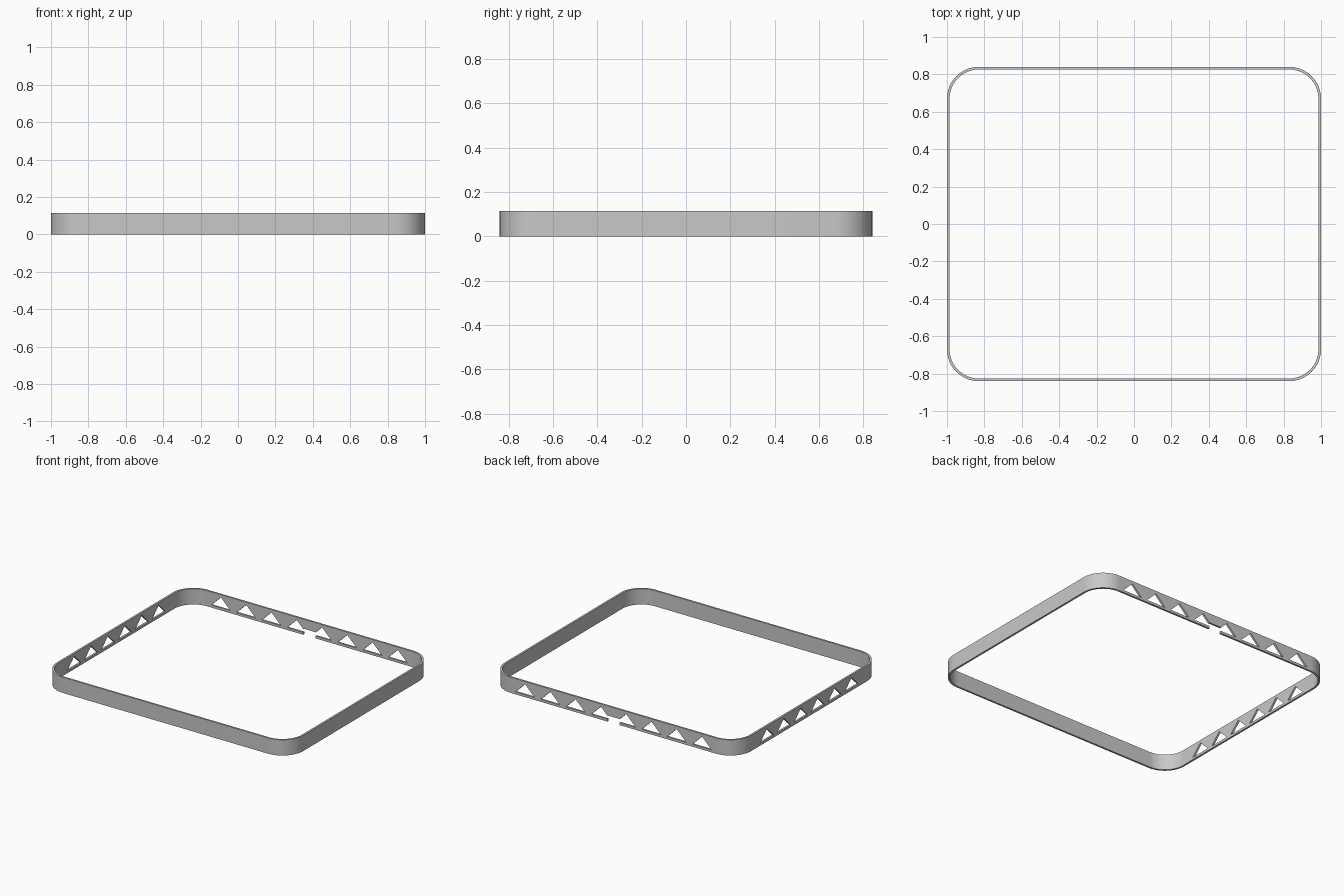
import bpy, bmesh, math

if "Cube" in bpy.data.objects:
    bpy.data.objects.remove(bpy.data.objects["Cube"])

HALF_X, HALF_Y, HEIGHT = 1.0, 0.84, 0.115
THICK, RADIUS, SEGS = 0.014, 0.17, 16

grey = bpy.data.materials.new("plain grey")
grey.diffuse_color = (0.58, 0.58, 0.58, 1)
grey.use_nodes = True
grey.node_tree.nodes["Principled BSDF"].inputs["Base Color"].default_value = grey.diffuse_color


def rounded_outline(inset):
    """Corner-rounded rectangle, counter-clockwise."""
    r = RADIUS - inset
    pts = []
    for i, (sx, sy) in enumerate([(1, 1), (-1, 1), (-1, -1), (1, -1)]):
        cx, cy = sx * (HALF_X - RADIUS), sy * (HALF_Y - RADIUS)
        for k in range(SEGS + 1):
            a = math.pi / 2 * (i + k / SEGS)
            pts.append((cx + r * math.cos(a), cy + r * math.sin(a)))
    return pts


def add_prism(bm, profile, to_world):
    """Closed prism through the wall; profile is (along wall, z)."""
    caps = [[bm.verts.new(to_world(u, d, z)) for u, z in profile] for d in (-0.05, 0.05)]
    bm.faces.new(caps[0])
    bm.faces.new(caps[1][::-1])
    n = len(profile)
    for i in range(n):
        j = (i + 1) % n
        bm.faces.new((caps[0][j], caps[0][i], caps[1][i], caps[1][j]))


def make_object(name, bm):
    bmesh.ops.recalc_face_normals(bm, faces=bm.faces)
    mesh = bpy.data.meshes.new(name)
    bm.to_mesh(mesh)
    bm.free()
    mesh.materials.append(grey)
    obj = bpy.data.objects.new(name, mesh)
    bpy.context.collection.objects.link(obj)
    return obj


# Thin rounded wall
bm = bmesh.new()
outer, inner = rounded_outline(0), rounded_outline(THICK)
loops = [[bm.verts.new((x, y, z)) for x, y in pts]
         for pts, z in [(outer, 0), (outer, HEIGHT), (inner, HEIGHT), (inner, 0)]]
n = len(outer)
for a in range(4):
    p, q = loops[a], loops[(a + 1) % 4]
    for i in range(n):
        j = (i + 1) % n
        bm.faces.new((p[i], p[j], q[j], q[i]))
frame = make_object("frame_wall", bm)


def on_back(u, d, z):
    return (u, HALF_Y - THICK / 2 + d, z)


def on_left(u, d, z):
    return (-HALF_X + THICK / 2 + d, u, z)


# Triangular windows in the back and left walls
def window(centre):
    return [(centre - 0.078, 0.018), (centre + 0.078, 0.018), (centre, 0.095)]


windows = bmesh.new()
for i in range(8):
    add_prism(windows, window((i - 3.5) * 0.205), on_back)
for i in range(6):
    add_prism(windows, window((i - 2.5) * 0.196), on_left)

# Gap in the middle of the back wall's lower rail
gap = bmesh.new()
add_prism(gap, [(-0.05, -0.02), (0.05, -0.02), (0.05, 0.045), (-0.05, 0.045)], on_back)

bpy.context.view_layer.objects.active = frame
for cutter in (make_object("window_cutter", windows), make_object("gap_cutter", gap)):
    cutter.hide_render = True
    mod = frame.modifiers.new("cut", 'BOOLEAN')
    mod.operation, mod.solver, mod.object = 'DIFFERENCE', 'EXACT', cutter
    bpy.ops.object.modifier_apply(modifier=mod.name)
    bpy.data.objects.remove(cutter)

# Smooth corners, crisp edges
frame.select_set(True)
bpy.ops.object.shade_smooth_by_angle(angle=math.radians(30))
